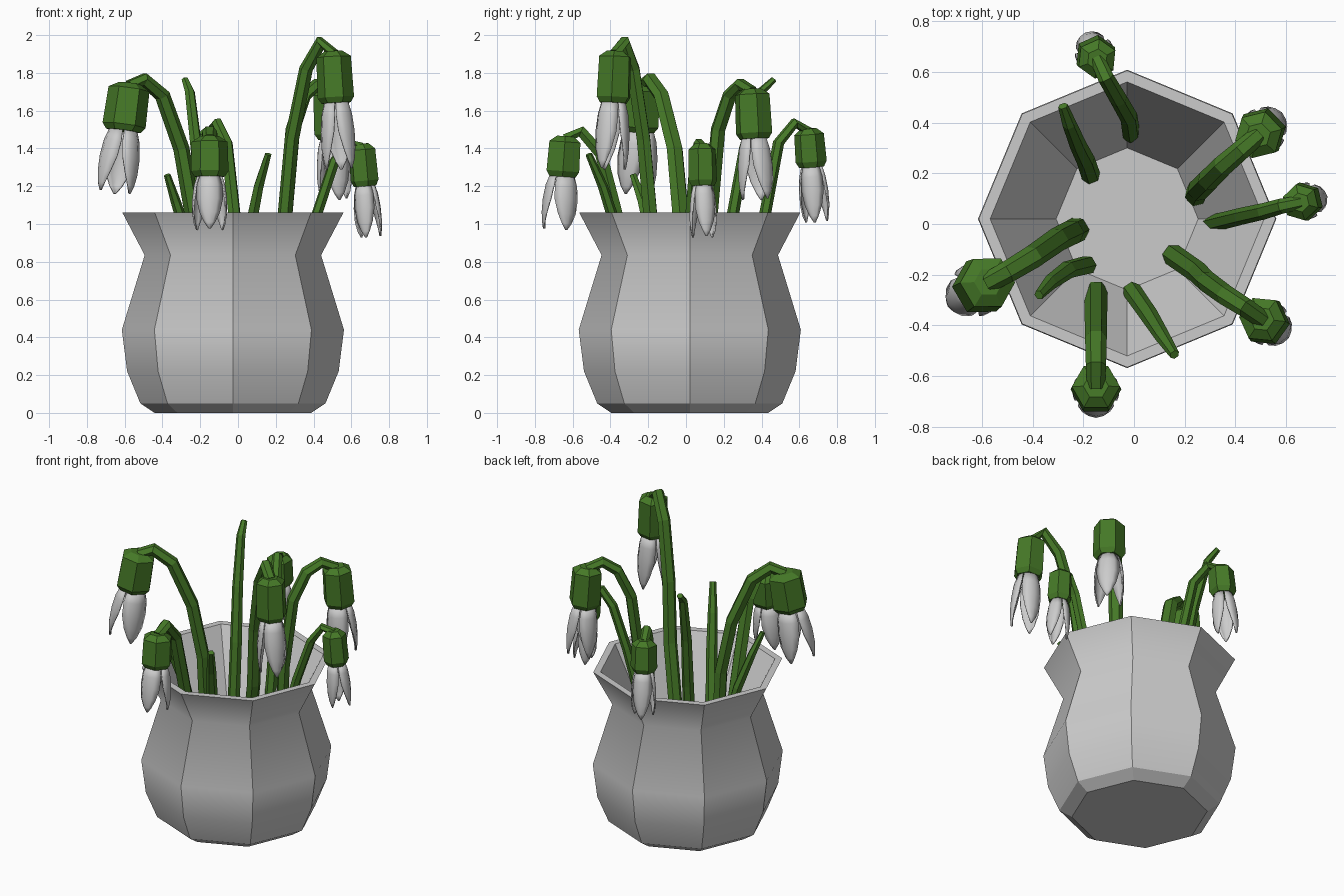
import bpy, bmesh, math
from mathutils import Matrix, Vector

if "Cube" in bpy.data.objects:
    bpy.data.objects.remove(bpy.data.objects["Cube"])


def material(name, rgb):
    m = bpy.data.materials.new(name)
    m.diffuse_color = (*rgb, 1)
    m.use_nodes = True
    m.node_tree.nodes["Principled BSDF"].inputs["Base Color"].default_value = m.diffuse_color
    return m


GREEN = material("leaf_green", (0.06, 0.19, 0.02))


def add_mesh(name, bm, mat=None, matrix=None):
    bmesh.ops.recalc_face_normals(bm, faces=bm.faces)
    me = bpy.data.meshes.new(name)
    bm.to_mesh(me)
    bm.free()
    ob = bpy.data.objects.new(name, me)
    bpy.context.collection.objects.link(ob)
    if mat:
        me.materials.append(mat)
    if matrix:
        ob.matrix_world = matrix
    return ob


def lathe(profile, sides, start=0.0):
    """Faceted solid of revolution, both ends capped."""
    bm = bmesh.new()
    rings = []
    for r, z in profile:
        rings.append([bm.verts.new((r * math.cos(start + math.tau * i / sides),
                                    r * math.sin(start + math.tau * i / sides), z))
                      for i in range(sides)])
    for a, b in zip(rings, rings[1:]):
        for i in range(sides):
            j = (i + 1) % sides
            bm.faces.new((a[i], a[j], b[j], b[i]))
    bm.faces.new(rings[0])
    bm.faces.new(rings[-1])
    return bm


# Pot: octagonal, smooth along its height, sharp at corners, foot and rim
pot = lathe([(0.415, 0), (0.49, 0.05), (0.56, 0.22), (0.588, 0.44), (0.467, 0.835),
             (0.585, 1.06), (0.54, 1.06), (0.28, 0.56)], 8)
for f in pot.faces:
    f.smooth = len(f.verts) == 4
for e in pot.edges:
    a, b = (v.co.z for v in e.verts)
    inside_or_end = min(abs(a - z) for z in (0, 0.05, 1.06, 0.56)) < 0.001
    e.smooth = abs(a - b) < 0.001 and not inside_or_end
add_mesh("pot", pot, matrix=Matrix.Translation((-0.027, 0.02, 0)))


def stalk(name, points, radius, tip):
    """Hexagonal flat-shaded stalk, thinner towards its end."""
    bm = bmesh.new()
    pts = [Vector(p) for p in points]
    side = Vector((pts[-1].y - pts[0].y, pts[0].x - pts[-1].x, 0)).normalized()
    rings = []
    for k, p in enumerate(pts):
        d = (pts[min(k + 1, len(pts) - 1)] - pts[max(k - 1, 0)]).normalized()
        s = (side - d * side.dot(d)).normalized()
        n = d.cross(s)
        r = radius + (tip - radius) * (k / (len(pts) - 1)) ** 2
        rings.append([bm.verts.new(p + r * (s * math.cos(math.tau * i / 6)
                                            + n * 0.85 * math.sin(math.tau * i / 6)))
                      for i in range(6)])
    for a, b in zip(rings, rings[1:]):
        for i in range(6):
            j = (i + 1) % 6
            bm.faces.new((a[i], a[j], b[j], b[i]))
    bm.faces.new(rings[0])
    bm.faces.new(rings[-1])
    add_mesh(name, bm, GREEN)


def petals(name, R, length, matrix):
    """Three cupped, pointed petals hanging around the local axis."""
    bm = bmesh.new()
    rows = [(0, 0.62, 56), (0.2, 0.82, 58), (0.45, 0.92, 52),
            (0.7, 0.93, 37), (0.88, 0.87, 20), (1, 0.8, 3)]
    for k in range(3):
        mid = math.tau * k / 3
        grid = []
        for t, r, half in rows:
            row = []
            for u in (-1, -0.5, 0, 0.5, 1):
                a = mid + math.radians(half) * u
                rr = R * r * (1 - 0.06 * abs(u))
                row.append(bm.verts.new((rr * math.cos(a), rr * math.sin(a), -t * length)))
            grid.append(row)
        for a, b in zip(grid, grid[1:]):
            for i in range(4):
                f = bm.faces.new((a[i], b[i], b[i + 1], a[i + 1]))
                f.smooth = True
    ob = add_mesh(name, bm, matrix=matrix)
    mod = ob.modifiers.new("thickness", 'SOLIDIFY')
    mod.thickness = 0.008
    mod.offset = 0


# Flowers: stalk path ending at the top of the head, head radius, height,
# petal length, outward tilt, stalk radius
FLOWERS = {
    "back": ([(-0.01, 0.35, 0.62), (-0.02, 0.42, 1.06), (-0.06, 0.49, 1.43),
              (-0.11, 0.575, 1.535), (-0.145, 0.65, 1.49)], 0.083, 0.19, 0.30, 5, 0.036),
    "back_right": ([(0.24, 0.11, 0.58), (0.25, 0.13, 1.06), (0.29, 0.17, 1.5),
                    (0.35, 0.23, 1.68), (0.42, 0.29, 1.74), (0.49, 0.35, 1.70)],
                   0.1, 0.25, 0.33, 4, 0.045),
    "right": ([(0.3, 0.0, 0.6), (0.42, 0.03, 1.06), (0.51, 0.05, 1.33),
               (0.58, 0.07, 1.43), (0.655, 0.085, 1.41)], 0.077, 0.21, 0.28, 5, 0.034),
    "tall": ([(0.15, -0.12, 0.56), (0.25, -0.19, 1.06), (0.285, -0.225, 1.45),
              (0.36, -0.28, 1.82), (0.44, -0.33, 1.965), (0.505, -0.375, 1.90)],
             0.097, 0.26, 0.36, 4, 0.044),
    "front": ([(-0.15, -0.26, 0.6), (-0.15, -0.37, 1.06), (-0.15, -0.45, 1.37),
               (-0.15, -0.555, 1.49), (-0.15, -0.64, 1.45)], 0.1, 0.2, 0.29, 4, 0.045),
    "left": ([(-0.22, -0.02, 0.56), (-0.24, -0.03, 1.06), (-0.3, -0.06, 1.4),
              (-0.4, -0.13, 1.68), (-0.5, -0.19, 1.765), (-0.575, -0.23, 1.73)],
             0.115, 0.24, 0.34, 9, 0.05),
}
for name, (path, R, H, length, tilt, thick) in FLOWERS.items():
    stalk(name + "_stem", path, thick, thick * 0.8)
    base, top = path[0], path[-1]
    out = math.atan2(top[1] - base[1], top[0] - base[0])
    m = (Matrix.Translation(top) @ Matrix.Rotation(out, 4, 'Z')
         @ Matrix.Rotation(-math.radians(tilt), 4, 'Y'))
    # Head: hexagonal cap with narrowed ends
    head = lathe([(R * 0.5, 0.015), (R * 0.95, -0.015), (R, -H + 0.03), (R * 0.8, -H)],
                 6, math.pi / 2)
    add_mesh(name + "_flower_head", head, GREEN, m)
    petals(name + "_petals", R, length, m @ Matrix.Translation((0, 0, -H + 0.01)))

# Leaves without flowers
LEAVES = {
    "back_leaf": [(-0.17, 0.19, 0.56), (-0.19, 0.25, 1.06), (-0.22, 0.31, 1.4),
                  (-0.255, 0.395, 1.7), (-0.28, 0.465, 1.765)],
    "left_leaf": [(-0.18, -0.16, 0.58), (-0.26, -0.18, 0.9), (-0.33, -0.23, 1.12),
                  (-0.375, -0.28, 1.26)],
    "front_leaf": [(-0.01, -0.26, 0.6), (0.06, -0.36, 0.95), (0.11, -0.44, 1.2),
                   (0.16, -0.515, 1.37)],
}
for name, path in LEAVES.items():
    stalk(name, path, 0.038, 0.02)
